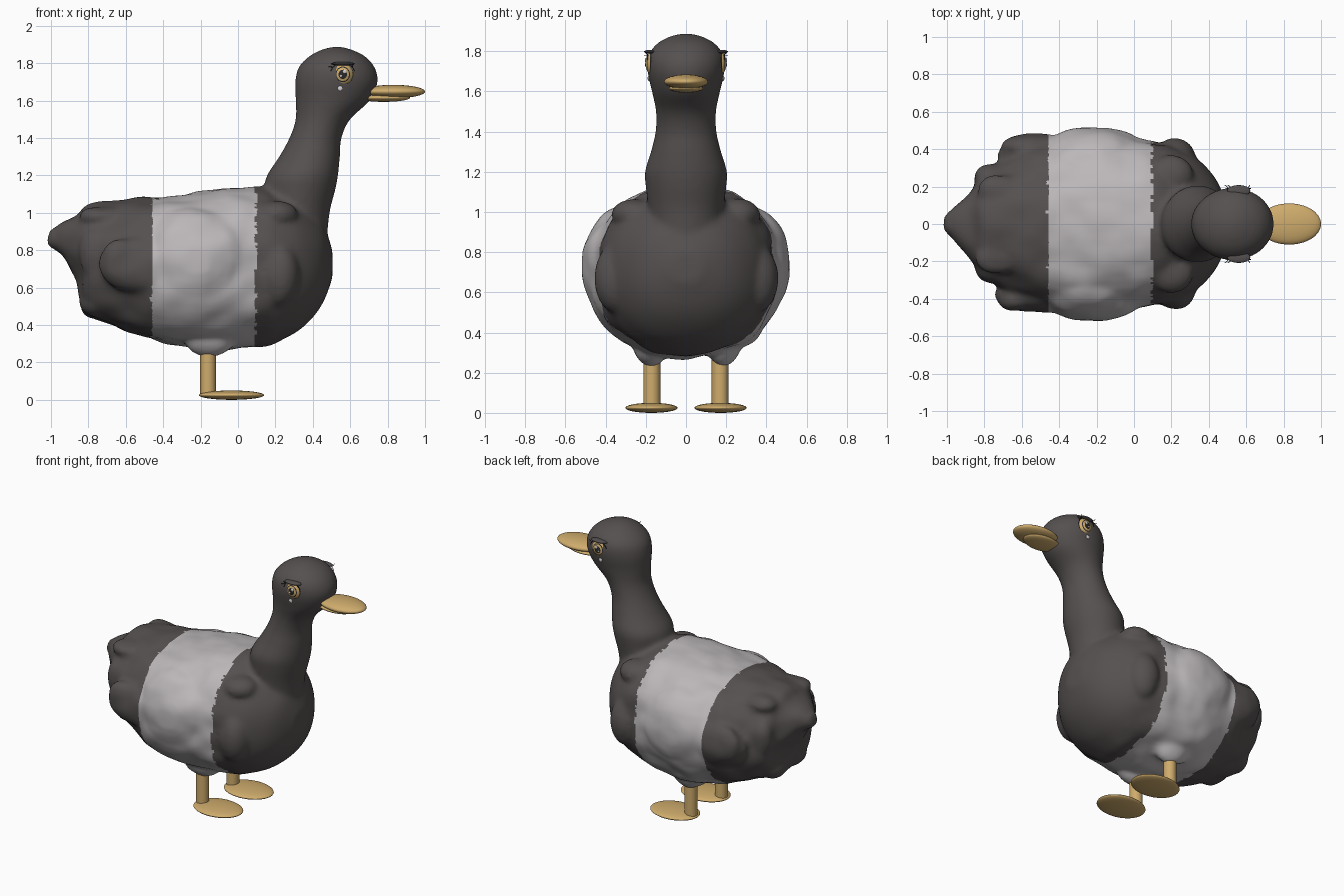
import bpy, bmesh, math
from mathutils import Vector, Matrix, noise

cube = bpy.data.objects.get("Cube")
if cube:
    bpy.data.objects.remove(cube)


def material(name, r, g, b):
    mat = bpy.data.materials.new(name)
    mat.use_nodes = True
    mat.diffuse_color = (r, g, b, 1)
    bsdf = next(n for n in mat.node_tree.nodes if n.type == "BSDF_PRINCIPLED")
    bsdf.inputs["Base Color"].default_value = (r, g, b, 1)
    bsdf.inputs["Roughness"].default_value = 0.8
    return mat


DARK = material("charcoal feathers", .092, .081, .08)
LIGHT = material("pale grey feathers", .50, .475, .485)
TAN = material("tan bill", .62, .41, .15)
BLACK = material("black pupil", .025, .024, .026)
WHITE = material("white glint", .65, .65, .67)


def add_object(name, bm, *mats):
    mesh = bpy.data.meshes.new(name)
    bmesh.ops.recalc_face_normals(bm, faces=bm.faces)
    for face in bm.faces:
        face.smooth = True
    bm.to_mesh(mesh)
    bm.free()
    for mat in mats:
        mesh.materials.append(mat)
    obj = bpy.data.objects.new(name, mesh)
    bpy.context.collection.objects.link(obj)
    return obj


def ellipsoid(bm, centre, radii, segments=32):
    matrix = Matrix.Translation(centre) @ Matrix.Diagonal((*radii, 1))
    bmesh.ops.create_uvsphere(bm, u_segments=segments, v_segments=segments // 2,
                              radius=1, matrix=matrix)


def smooth_stations(table, steps=5):
    """Catmull-Rom interpolation between the rows of a station table."""
    rows = [Vector(row) for row in table]
    result = []
    for i in range(len(rows) - 1):
        a, b = rows[max(i - 1, 0)], rows[i]
        c, d = rows[i + 1], rows[min(i + 2, len(rows) - 1)]
        for k in range(steps):
            t = k / steps
            result.append(b + (c - a) * (t / 2) + (a * 2 - b * 5 + c * 4 - d) * (t * t / 2)
                          + (b * 3 - a - c * 3 + d) * (t ** 3 / 2))
    return result + [rows[-1]]


def loft(bm, rings):
    loops = [[bm.verts.new(p) for p in ring] for ring in rings]
    n = len(loops[0])
    for lower, upper in zip(loops, loops[1:]):
        for i in range(n):
            j = (i + 1) % n
            bm.faces.new((lower[i], lower[j], upper[j], upper[i]))
    bm.faces.new(loops[0])
    bm.faces.new(loops[-1])


ANGLES = [math.tau * i / 48 for i in range(48)]


def rounded(value):
    return math.copysign(abs(value) ** .9, value)


def body_ring(x, low, high, half):
    mid, tall = (low + high) / 2, (high - low) / 2
    return [(x, half * rounded(math.cos(a)), mid + tall * rounded(math.sin(a)))
            for a in ANGLES]


def neck_ring(z, back, front, half):
    mid, deep = (back + front) / 2, (front - back) / 2
    return [(mid + deep * math.cos(a), half * math.sin(a), z) for a in ANGLES]


# Torso stations: x, bottom, top, half width
TORSO = [(-1.015, .83, .91, .04), (-.95, .77, .95, .11), (-.86, .62, .99, .21),
         (-.8, .46, 1.04, .29), (-.65, .38, 1.07, .37), (-.45, .32, 1.08, .46),
         (-.2, .275, 1.11, .49), (.1, .285, 1.14, .44), (.2, .31, 1.11, .42),
         (.31, .36, 1.07, .37), (.4, .44, 1, .29), (.46, .53, .93, .2),
         (.505, .65, .8, .08)]
# Neck and head stations: z, back, front, half width
NECK = [(.8, .16, .47, .16), (1, .14, .49, .185), (1.12, .14, .52, .2),
        (1.2, .155, .535, .205), (1.3, .22, .545, .175), (1.4, .275, .553, .152),
        (1.5, .308, .6, .15), (1.6, .308, .705, .17), (1.7, .305, .748, .192),
        (1.78, .325, .73, .187), (1.84, .385, .675, .142), (1.875, .455, .6, .075),
        (1.888, .51, .55, .02)]
# Feather lobes, mirrored across the body: centre, radii
LOBES = [((-.22, .32, .74), (.32, .2, .28)), ((-.5, .37, .72), (.24, .11, .16)),
         ((-.62, .41, .74), (.1, .06, .12)), ((-.76, .24, .78), (.1, .08, .14)),
         ((-.72, .18, .98), (.12, .1, .06)), ((-.76, .1, .52), (.08, .12, .08)),
         ((-.16, .18, .34), (.14, .09, .11)), ((.22, .35, .67), (.11, .11, .17)),
         ((.2, .26, .99), (.12, .11, .08))]

bm = bmesh.new()
loft(bm, [body_ring(*row) for row in smooth_stations(TORSO)])
loft(bm, [neck_ring(*row) for row in smooth_stations(NECK)])
for (x, y, z), radii in LOBES:
    for side in (1, -1):
        ellipsoid(bm, (x, side * y, z), radii)
body = add_object("feathered_body", bm)

# Blend the volumes into one skin
remesh = body.modifiers.new("blend", "REMESH")
remesh.mode = "VOXEL"
remesh.voxel_size = .016
relax = body.modifiers.new("relax", "SMOOTH")
relax.factor = .5
relax.iterations = 9
graph = bpy.context.evaluated_depsgraph_get()
skin = bpy.data.meshes.new_from_object(body.evaluated_get(graph))
body.modifiers.clear()
body.data = skin

# Ruffle the plumage behind the smooth breast and below the neck
normals = [v.normal.copy() for v in skin.vertices]
for vert, normal in zip(skin.vertices, normals):
    p = vert.co.copy()
    mask = min(max((.3 - p.x) / .2, 0), 1) * min(max((1.2 - p.z) / .1, 0), 1)
    ruffle = noise.noise(p * 5) * .02 + noise.noise(p * 9) * .008
    vert.co = p + normal * ruffle * mask

# Pale band round the middle
skin.materials.clear()
skin.materials.append(DARK)
skin.materials.append(LIGHT)
for face in skin.polygons:
    face.use_smooth = True
    edge = face.center.x + noise.noise(face.center * 25) * .008
    face.material_index = int(-.46 < edge < .095)

# Bill
for name, centre, radii in (("upper_bill", (.83, 0, 1.648), (.17, .11, .036)),
                            ("lower_bill", (.78, 0, 1.615), (.14, .085, .022))):
    bm = bmesh.new()
    ellipsoid(bm, centre, radii, 40)
    add_object(name, bm, TAN)


def eye_dome(side):
    """Shallow dome whose rings alternate in colour."""
    bm = bmesh.new()
    radii = [1.1, 1, .72, .62, .42, .2]
    colours = [1, 0, 1, 0, 1, 1]
    loops = []
    for r in radii:
        y = .15 if r > 1 else .203 - .023 * r * r
        loops.append([bm.verts.new((.56 + .054 * r * math.cos(a), side * y,
                                    1.74 + .058 * r * math.sin(a))) for a in ANGLES])
    for k, (outer, inner) in enumerate(zip(loops, loops[1:])):
        for i in range(48):
            j = (i + 1) % 48
            bm.faces.new((outer[i], outer[j], inner[j], inner[i])).material_index = colours[k]
    bm.faces.new(loops[-1]).material_index = colours[-1]
    return bm


def lashes(name, side):
    """Upper lid line with a few short lashes."""
    curve = bpy.data.curves.new(name, "CURVE")
    curve.dimensions = "3D"
    curve.bevel_depth = .002
    curve.bevel_resolution = 1

    def rim(degrees, grow, y):
        a = math.radians(degrees)
        return (.56 + .066 * grow * math.cos(a), side * y,
                1.74 + .062 * grow * math.sin(a), 1)

    strokes = [[rim(d, 1, .19) for d in range(15, 171, 15)]]
    strokes += [[rim(d, 1, .188), rim(d + 4, 1.15, .2), rim(d + 8, 1.3, .208)]
                for d in (40, 125, 142)]
    for stroke in strokes:
        spline = curve.splines.new("POLY")
        spline.points.add(len(stroke) - 1)
        for point, co in zip(spline.points, stroke):
            point.co = co
    curve.materials.append(BLACK)
    bpy.context.collection.objects.link(bpy.data.objects.new(name, curve))


# Paired parts
for label, side in (("left", 1), ("right", -1)):
    add_object(label + "_eye", eye_dome(side), TAN, BLACK)
    lashes(label + "_lashes", side)

    bm = bmesh.new()
    ellipsoid(bm, (.56, side * .178, 1.797), (.062, .03, .01), 24)
    add_object(label + "_eyelid", bm, DARK)

    bm = bmesh.new()
    ellipsoid(bm, (.57, side * .2, 1.755), (.011, .005, .011), 16)
    ellipsoid(bm, (.55, side * .201, 1.732), (.007, .004, .007), 16)
    ellipsoid(bm, (.546, side * .185, 1.665), (.014, .006, .014), 16)
    add_object(label + "_eye_glints", bm, WHITE)

    bm = bmesh.new()
    bmesh.ops.create_cone(bm, cap_ends=True, segments=32, radius1=.042, radius2=.042,
                          depth=.3, matrix=Matrix.Translation((-.16, side * .17, .18)))
    leg = add_object(label + "_leg", bm, TAN)
    bpy.context.view_layer.objects.active = leg
    leg.select_set(True)
    bpy.ops.object.shade_smooth_by_angle()
    leg.select_set(False)

    bm = bmesh.new()
    ellipsoid(bm, (-.035, side * .172, .025), (.175, .13, .025), 40)
    add_object(label + "_foot", bm, TAN)
